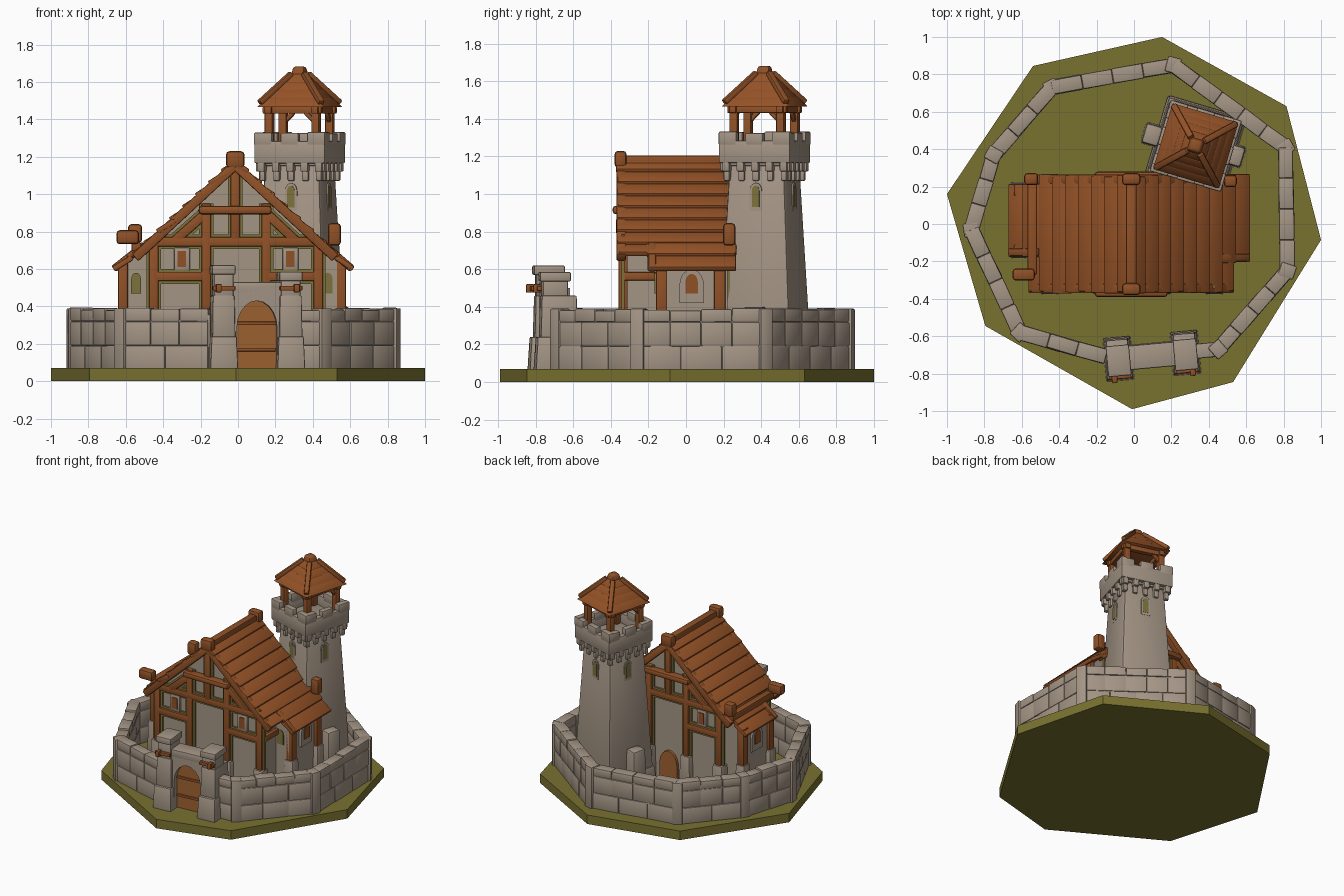
import bpy, bmesh, math, random
from mathutils import Matrix, Vector, Euler

random.seed(4)
if "Cube" in bpy.data.objects:
    bpy.data.objects.remove(bpy.data.objects["Cube"], do_unlink=True)


def material(name, rgb):
    m = bpy.data.materials.new(name)
    m.use_nodes = True
    m.diffuse_color = (*rgb, 1)
    m.node_tree.nodes["Principled BSDF"].inputs["Base Color"].default_value = (*rgb, 1)
    return m


STONE = material("warm grey stone", (0.37, 0.30, 0.235))
WOOD = material("brown timber", (0.28, 0.082, 0.02))
ROOF = material("roof boards", (0.30, 0.085, 0.02))
DOOR = material("door wood", (0.34, 0.12, 0.03))
GRASS = material("olive grass", (0.19, 0.165, 0.03))
MOSS = material("moss", (0.20, 0.17, 0.045))

IDENT = Matrix.Identity(4)
UPRIGHT = Matrix.Rotation(math.pi / 2, 4, 'X')
parts = {}


def frame(x, y, angle=0.0):
    return Matrix.Translation((x, y, 0)) @ Matrix.Rotation(angle, 4, 'Z')


def add(part, mat, bm, M, bev):
    """Bevel a piece, place it and merge it into its named part."""
    bmesh.ops.recalc_face_normals(bm, faces=bm.faces[:])
    if bev:
        bmesh.ops.bevel(bm, geom=bm.edges[:], offset=bev, segments=2, profile=0.5,
                        affect='EDGES', clamp_overlap=True)
    bm.transform(M)
    tmp = bpy.data.meshes.new("tmp")
    bm.to_mesh(tmp)
    bm.free()
    parts.setdefault(part, (bmesh.new(), mat))[0].from_mesh(tmp)
    bpy.data.meshes.remove(tmp)


def box(part, mat, loc, size, rot=(0, 0, 0), F=IDENT, taper=1.0, bev=0.008):
    bm = bmesh.new()
    bmesh.ops.create_cube(bm, size=1)
    for v in bm.verts:
        k = taper if v.co.z > 0 else 1
        v.co = Vector((v.co.x * size[0] * k, v.co.y * size[1] * k, v.co.z * size[2]))
    add(part, mat, bm, F @ Matrix.Translation(loc) @ Euler(rot).to_matrix().to_4x4(), bev)


def column(part, mat, x, y, z0, z1, sx, sy, **kw):
    box(part, mat, (x, y, (z0 + z1) / 2), (sx, sy, z1 - z0), **kw)


def slat(part, mat, a, b, y, w, depth, **kw):
    """Bar from a to b, both (x, z), in the plane at y."""
    d = Vector(b) - Vector(a)
    m = (Vector(a) + Vector(b)) / 2
    box(part, mat, (m.x, y, m.y), (w, depth, d.length), (0, math.atan2(d.x, d.y), 0), **kw)


def prism(part, mat, pts, z0, z1, F=IDENT, bev=0):
    bm = bmesh.new()
    lo = [bm.verts.new((x, y, z0)) for x, y in pts]
    hi = [bm.verts.new((x, y, z1)) for x, y in pts]
    bm.faces.new(lo)
    bm.faces.new(hi)
    for i in range(len(pts)):
        j = (i + 1) % len(pts)
        bm.faces.new((lo[i], lo[j], hi[j], hi[i]))
    add(part, mat, bm, F, bev)


def arch(w, z0, z1, x=0.0):
    h = w * 1.35
    arc = [(x + w * math.cos(t * math.pi / 10), z1 - h + h * math.sin(t * math.pi / 10))
           for t in range(11)]
    return [(x - w, z0), (x + w, z0)] + arc


# Ground slab
prism("ground", GRASS, [(0.15, 1.0), (-0.54, 0.845), (-1, 0.16), (-0.795, -0.545),
                        (-0.01, -0.99), (0.53, -0.845), (1, -0.085), (0.815, 0.63)], 0, 0.07)

# Ring wall of coursed stones with a row of cap stones
path = [Vector(p) for p in [(0.33, -0.68), (0.45, -0.67), (0.82, -0.25), (0.81, 0.41),
                            (0.21, 0.85), (-0.44, 0.73), (-0.75, 0.37), (-0.87, -0.03),
                            (-0.61, -0.58), (-0.15, -0.71)]]
for a, b in zip(path, path[1:]):
    d = b - a
    m = (a + b) / 2
    F = frame(m.x, m.y, math.atan2(d.y, d.x))
    L = d.length
    column("wall_core", STONE, 0, 0, 0.05, 0.36, L + 0.02, 0.066, F=F)
    for z0, z1, step in ((0.05, 0.19, 0.2), (0.19, 0.32, 0.16), (0.32, 0.38, 0.15)):
        n = max(1, round(L / step))
        for i in range(n):
            column("wall_stones", STONE, (i + 0.5) * L / n - L / 2, 0, z0,
                   z1 + (random.uniform(0, 0.014) if z1 > 0.35 else 0), L / n,
                   0.076 + random.uniform(0, 0.008), F=F,
                   rot=(0, 0, random.uniform(-0.02, 0.02)))
for p, q, r in zip(path, path[1:], path[2:]):
    t = (r - p).normalized()
    column("wall_corners", STONE, q.x, q.y, 0.05, 0.39, 0.075, 0.085,
           rot=(0, 0, math.atan2(t.y, t.x)))

# Gatehouse: arched wall, stepped pillars, door and side lamps
G = frame(0.095, -0.695, 0.09)
a = arch(0.108, 0.05, 0.43)
prism("gate_arch", STONE, a[1:] + [a[0], (-0.2, 0.05), (-0.2, 0.5), (0.2, 0.5), (0.2, 0.05)],
      -0.06, 0.075, G @ UPRIGHT)
prism("gate_door", DOOR, arch(0.115, 0.05, 0.435), 0.0, 0.035, G @ UPRIGHT)
for z in (0.16, 0.3):
    column("gate_door_bands", WOOD, 0, -0.035, z, z + 0.018, 0.21, 0.02, F=G, bev=0.003)
column("gate_lintel", STONE, 0, -0.01, 0.47, 0.53, 0.3, 0.13, F=G)
for s, top in ((-1, 0.62), (1, 0.585)):
    x = s * 0.18
    column("gate_pillars", STONE, x, -0.01, 0.05, 0.24, 0.15, 0.235, F=G, taper=0.9)
    column("gate_pillars", STONE, x, 0.0, 0.22, 0.46, 0.125, 0.2, F=G, taper=0.93)
    column("gate_pillars", STONE, x, -0.02, 0.44, top - 0.04, 0.105, 0.135, F=G)
    column("gate_pillar_caps", STONE, x, -0.02, top - 0.05, top, 0.125, 0.165, F=G)
    column("gate_lamps", WOOD, x, -0.105, 0.485, 0.51, 0.12, 0.025, F=G, bev=0.004)
    column("gate_lamps", MOSS, x + s * 0.03, -0.115, 0.475, 0.52, 0.03, 0.045, F=G, bev=0.006)

# House body and the two side aisles
prism("house_walls", STONE, [(-0.45, 0.05), (0.44, 0.05), (0.44, 0.73), (-0.015, 1.14),
                             (-0.45, 0.73)], -0.22, 0.33, UPRIGHT)
prism("left_aisle", STONE, [(-0.62, 0.05), (-0.44, 0.05), (-0.44, 0.76), (-0.62, 0.61)],
      -0.19, 0.14, UPRIGHT)
prism("right_aisle", STONE, [(0.55, 0.05), (0.55, 0.62), (0.43, 0.73), (0.43, 0.05)],
      -0.22, 0.16, UPRIGHT)

# Timber frame, the same on both gables, each bar with a mossy edge
bars = [((-0.45, 0.32), (-0.45, 0.74)), ((0.43, 0.32), (0.43, 0.74)),
        ((-0.17, 0.3), (-0.17, 0.95)), ((0.15, 0.3), (0.15, 0.95)),
        ((-0.45, 0.745), (0.43, 0.745)), ((-0.45, 0.56), (-0.17, 0.56)),
        ((0.15, 0.56), (0.43, 0.56)), ((-0.015, 0.75), (-0.015, 1.16)),
        ((-0.34, 0.75), (-0.17, 0.9)), ((0.31, 0.75), (0.15, 0.9))]
for y, s in ((-0.335, -1), (0.225, 1)):
    for p, q in bars:
        slat("timber_frame", WOOD, p, q, y, 0.05, 0.05)
        slat("moss_edges", MOSS, p, q, y, 0.078, 0.018, bev=0)
    slat("collar_beams", WOOD, (-0.21, 0.915), (0.18, 0.915), y + s * 0.02, 0.045, 0.07, bev=0.016)
    for x in (-0.3, 0.28):
        column("gable_window_frames", STONE, x, y, 0.59, 0.715, 0.085, 0.03)
        column("gable_windows", WOOD, x, y + s * 0.012, 0.61, 0.695, 0.045, 0.016, bev=0)
    prism("house_doors", DOOR, arch(0.075, 0.05, 0.32, -0.015), -y - 0.015, -y + 0.015, UPRIGHT)
    for x in (-0.45, -0.17, 0.15, 0.43):
        column("post_footings", STONE, x, y, 0.05, 0.33, 0.095, 0.085, taper=0.85)

# Aisle posts, rails and windows
for x, s, y0, y1 in ((-0.615, -1, -0.14, 0.18), (0.55, 1, -0.13, 0.18)):
    for y in (y0, y1):
        column("aisle_posts", WOOD, x, y, 0.32, 0.64, 0.055, 0.06)
        column("aisle_footings", STONE, x, y, 0.05, 0.36, 0.085, 0.09, taper=0.85)
    column("aisle_rails", WOOD, x, (y0 + y1) / 2, 0.59, 0.63, 0.045, y1 - y0)
    side = Matrix.Translation((x, 0.03, 0)) @ Matrix.Rotation(s * math.pi / 2, 4, 'Z') @ UPRIGHT
    prism("side_window_frames", STONE, arch(0.065, 0.42, 0.6), -0.01, 0.02, side)
    prism("side_windows", WOOD, arch(0.033, 0.47, 0.575), 0.0, 0.026, side)
    column("side_rails", WOOD, 0.44 * s, -0.23, 0.54, 0.585, 0.05, 0.2)
    prism("aisle_front_windows", MOSS, arch(0.026, 0.47, 0.58, x - s * 0.07), 0.1, 0.167, UPRIGHT)


def roof(part, p0, p1, y0, y1, n):
    """Overlapping board courses from the ridge point p0 to the eave point p1."""
    p0, p1 = Vector(p0), Vector(p1)
    step = (p1 - p0) / n
    up = Vector((-step.y, step.x)).normalized()
    up = up if up.y > 0 else -up
    for i in range(n):
        hi = p0 + step * i - up * 0.034
        lo = p0 + step * (i + 1.15 if i < n - 1 else i + 1) - up * 0.014
        j = random.uniform(-0.008, 0.008)
        slat(part, ROOF, hi, lo, (y0 + y1) / 2 + j, 0.028, y1 - y0, bev=0.006)


# Roofs, rake beams, ridge and purlin ends
ridge = (-0.015, 1.205)
for s, eave, n in ((-1, (-0.57, 0.69), 8), (1, (0.54, 0.69), 8)):
    roof("main_roof", ridge, eave, -0.365, 0.26, n)
    for y in (-0.345, 0.24):
        slat("rake_beams", WOOD, (-0.015, 1.155), (eave[0] - s * 0.02, eave[1] - 0.03), y, 0.05, 0.05)
roof("left_aisle_roof", (-0.5, 0.765), (-0.675, 0.61), -0.17, 0.22, 2)
roof("right_aisle_roof", (0.45, 0.78), (0.625, 0.61), -0.21, 0.26, 2)
slat("aisle_rakes", WOOD, (-0.5, 0.73), (-0.665, 0.6), -0.15, 0.04, 0.04)
slat("aisle_rakes", WOOD, (0.46, 0.73), (0.61, 0.6), -0.18, 0.04, 0.04)
box("ridge_beam", WOOD, (-0.015, -0.055, 1.18), (0.055, 0.62, 0.05))
for y in (-0.348, 0.24):
    box("ridge_ends", WOOD, (-0.015, y, 1.185), (0.1, 0.065, 0.09), (0, 0, 0), bev=0.02)
box("left_purlin", WOOD, (-0.545, -0.02, 0.72), (0.05, 0.5, 0.05))
box("purlin_ends", WOOD, (-0.59, -0.27, 0.77), (0.12, 0.065, 0.075), bev=0.018)
box("purlin_ends", WOOD, (-0.55, 0.24, 0.79), (0.075, 0.065, 0.1), bev=0.018)
box("purlin_ends", WOOD, (0.515, 0.23, 0.785), (0.07, 0.065, 0.12), bev=0.018)

# Tower shaft, buttresses and slit windows
T = frame(0.33, 0.418, -0.288)
column("tower_shaft", STONE, 0, 0, 0.05, 1.18, 0.416, 0.416, F=T, taper=0.73, bev=0.02)
column("tower_foot", STONE, 0, 0, 0.05, 0.2, 0.44, 0.44, F=T, taper=0.95, bev=0.015)
for x, y in ((-0.24, -0.01), (0.215, 0.01)):
    column("tower_buttresses", STONE, x, y, 0.05, 0.4, 0.1, 0.12, F=T, taper=0.9, bev=0.015)
for k in range(4):
    F = T @ Matrix.Rotation(k * math.pi / 2, 4, 'Z')
    prism("tower_slits", MOSS, arch(0.02, 0.93, 1.045), 0.14, 0.169, F @ UPRIGHT)
    prism("slit_frames", STONE, arch(0.034, 0.91, 1.06), 0.13, 0.167, F @ UPRIGHT)
    # Corbels and battlements
    for i in range(5):
        x = (i - 2) * 0.08
        column("corbels", STONE, x, -0.168, 1.12, 1.19, 0.042, 0.05, F=F)
        column("corbels", STONE, x, -0.158, 1.07, 1.13, 0.036, 0.03, F=F)
    column("parapet", STONE, 0, -0.176, 1.165, 1.285, 0.39, 0.042, F=F)
    for x in (-0.148, 0, 0.148):
        column("merlons", STONE, x, -0.176, 1.26, 1.33 + random.uniform(-0.006, 0.004),
               0.1, 0.045, F=F)
    # Lookout posts, braces, eave beams and hip logs
    column("lookout_posts", WOOD, 0.13, -0.13, 1.18, 1.47, 0.045, 0.045, F=F)
    column("lookout_beams", WOOD, 0, -0.13, 1.43, 1.47, 0.33, 0.04, F=F)
    slat("lookout_braces", WOOD, (0.13, 1.38), (0.07, 1.44), -0.13, 0.025, 0.025, F=F)
    slat("hip_logs", WOOD, (0.245, 1.488), (0.05, 1.645), 0, 0.03, 0.035,
         F=F @ Matrix.Rotation(math.pi / 4, 4, 'Z'))
column("tower_floor", STONE, 0, 0, 1.15, 1.21, 0.34, 0.34, F=T)

# Lookout roof in stacked courses
halves = [0.186, 0.15, 0.113, 0.077, 0.04]
for i in range(4):
    z = 1.465 + 0.043 * i
    column("lookout_roof", ROOF, 0, 0, z, z + 0.05, halves[i] * 2, halves[i] * 2, F=T,
           taper=halves[i + 1] / halves[i] * 0.97, bev=0.005)
column("roof_finial", WOOD, 0, 0, 1.625, 1.682, 0.085, 0.085, F=T, taper=0.7, bev=0.012)

# Turn every part into an object
for name, (bm, mat) in parts.items():
    me = bpy.data.meshes.new(name)
    bm.to_mesh(me)
    bm.free()
    me.materials.append(mat)
    ob = bpy.data.objects.new(name, me)
    bpy.context.scene.collection.objects.link(ob)
    ob.select_set(True)
    bpy.context.view_layer.objects.active = ob
bpy.ops.object.shade_smooth_by_angle(angle=math.radians(40))
